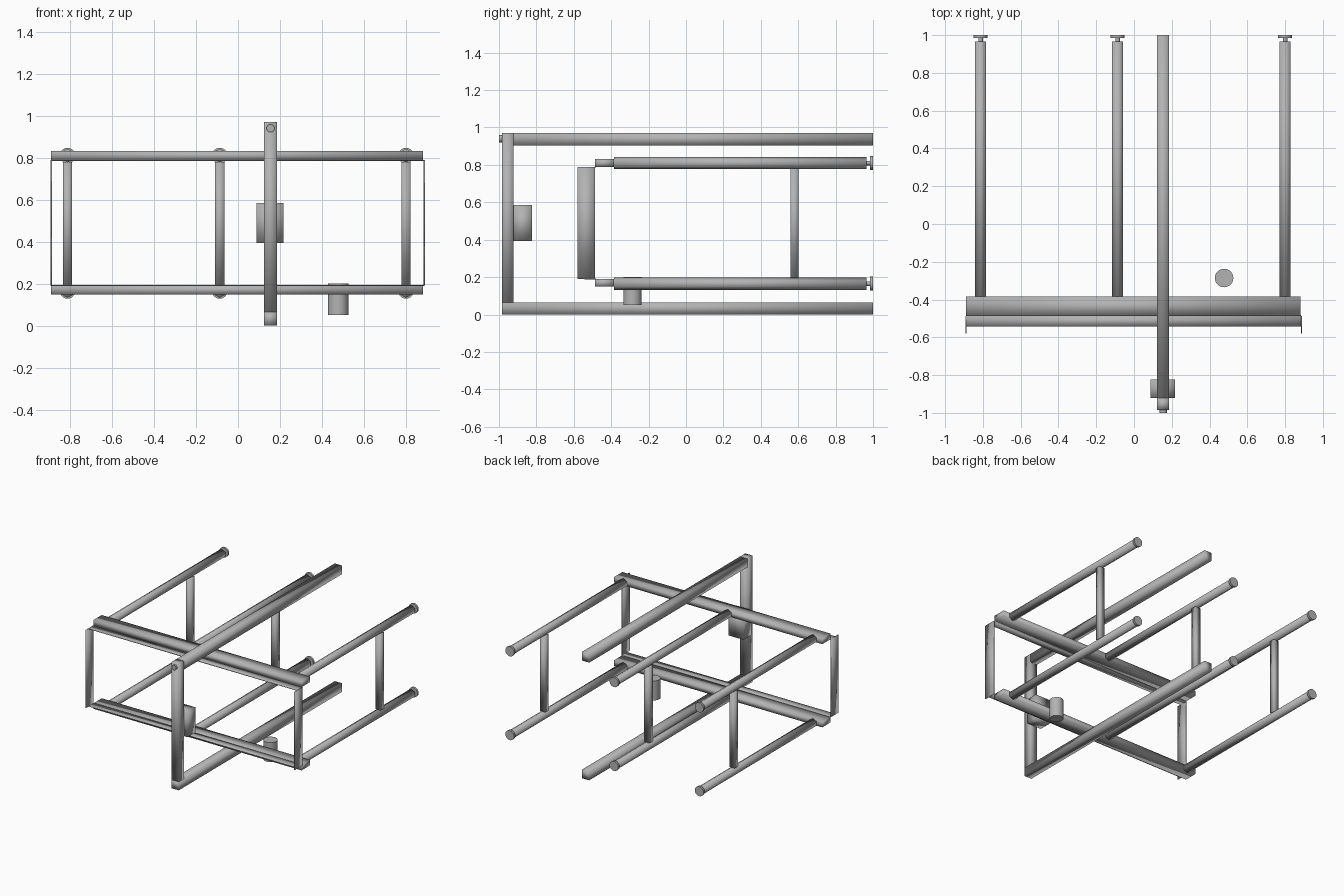
import bpy, math

if "Cube" in bpy.data.objects:
    bpy.data.objects.remove(bpy.data.objects["Cube"])

grey = bpy.data.materials.new("steel grey")
grey.diffuse_color = (0.45, 0.45, 0.45, 1)
grey.use_nodes = True
grey.node_tree.nodes["Principled BSDF"].inputs["Base Color"].default_value = grey.diffuse_color

def finish(o, name):
    o.name = name
    o.data.materials.append(grey)
    bpy.ops.object.shade_smooth()
    return o

def box(name, x, y, z):
    # box from (min, max) ranges
    r = (x, y, z)
    bpy.ops.mesh.primitive_cube_add(size=1, location=[(a + b) / 2 for a, b in r])
    o = bpy.context.object
    o.scale = [b - a for a, b in r]
    bpy.ops.object.transform_apply(location=False, rotation=False, scale=True)
    return finish(o, name)

def rod(name, r, y, x, z, sides=24):
    # cylinder lying along y
    bpy.ops.mesh.primitive_cylinder_add(vertices=sides, radius=r, depth=y[1] - y[0],
        location=(x, sum(y) / 2, z), rotation=(math.pi / 2, 0, 0))
    return finish(bpy.context.object, name)

# main bracket: post with two long beams
box("front_post", (0.123, 0.186), (-0.985, -0.922), (0.065, 0.97))
box("upper_beam", (0.123, 0.186), (-0.922, 1.0), (0.905, 0.97))
box("lower_beam", (0.123, 0.186), (-0.985, 1.0), (0.0, 0.065))
rod("post_bolt", 0.019, (-1.0, -0.98), 0.155, 0.94)
box("post_block", (0.088, 0.217), (-0.922, -0.824), (0.393, 0.585))

# cross rails and thin band in front of them
for n, z in (("upper", 0.81), ("lower", 0.17)):
    box(n + "_cross_rail", (-0.89, 0.882), (-0.487, -0.385), (z - 0.021, z + 0.021))
for n, z in (("upper", 0.786), ("lower", 0.191)):
    box(n + "_band_sheet", (-0.89, 0.885), (-0.543, -0.483), (z - 0.003, z + 0.003))
for n, x in (("left", -0.89), ("right", 0.887)):
    box(n + "_band_plate", (x - 0.003, x + 0.003), (-0.58, -0.487), (0.19, 0.788))

# three rod frames with bolted ends
for n, x in (("left", -0.812), ("middle", -0.087), ("right", 0.8)):
    for m, z in (("upper", 0.81), ("lower", 0.165)):
        rod(f"{n}_{m}_rod", 0.033, (-0.385, 0.965), x, z, 6)
        rod(f"{n}_{m}_stem", 0.012, (0.96, 0.985), x, z)
        rod(f"{n}_{m}_cap", 0.037, (0.984, 1.0), x, z)
    box(n + "_strut", (x - 0.022, x + 0.022), (0.558, 0.601), (0.195, 0.78))

# loose upright cylinder
bpy.ops.mesh.primitive_cylinder_add(vertices=32, radius=0.049, depth=0.15, location=(0.477, -0.286, 0.126))
finish(bpy.context.object, "upright_cylinder")
for o in bpy.context.scene.objects:
    if "cap" in o.name or "cylinder" in o.name or "stem" in o.name or "bolt" in o.name:
        bpy.ops.object.select_all(action='DESELECT')
        o.select_set(True)
        bpy.context.view_layer.objects.active = o
        bpy.ops.object.shade_smooth_by_angle(angle=math.radians(40))
